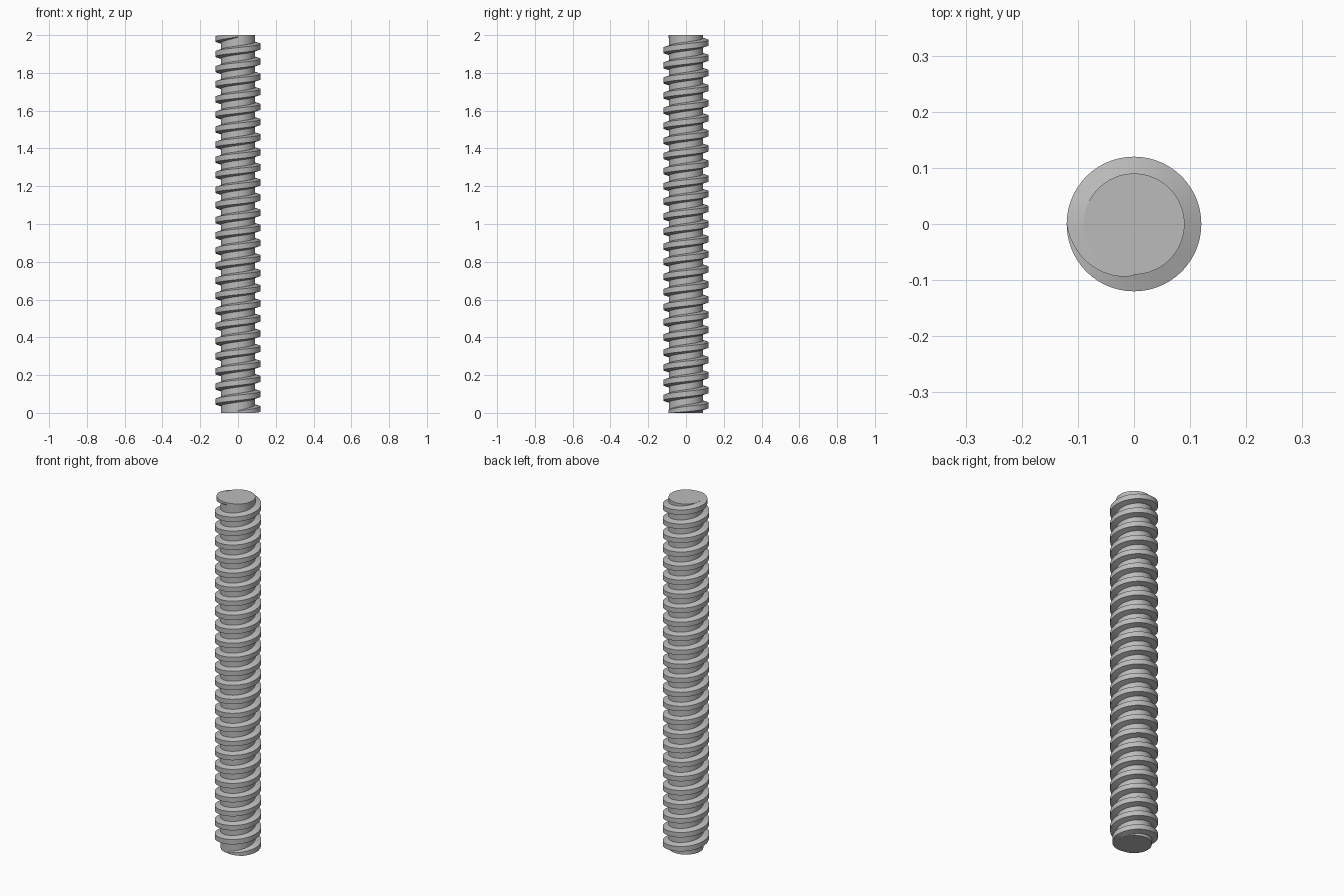
import bpy, bmesh
from math import cos, sin, pi, radians

if "Cube" in bpy.data.objects:
    bpy.data.objects.remove(bpy.data.objects["Cube"], do_unlink=True)

HEIGHT, TURNS, STEPS = 2.0, 25, 64
ROOT_R, CREST_R = 0.09, 0.12
ROOT_HALF, CREST_HALF = 0.024, 0.014   # half heights of the thread at root and crest

steel = bpy.data.materials.new("grey steel")
steel.use_nodes = True
grey = (0.5, 0.5, 0.5, 1)
steel.diffuse_color = grey
steel.node_tree.nodes["Principled BSDF"].inputs["Base Color"].default_value = grey


def finish(bm, name):
    bmesh.ops.recalc_face_normals(bm, faces=bm.faces)
    mesh = bpy.data.meshes.new(name)
    bm.to_mesh(mesh)
    bm.free()
    mesh.materials.append(steel)
    obj = bpy.data.objects.new(name, mesh)
    bpy.context.collection.objects.link(obj)
    bpy.ops.object.select_all(action='DESELECT')
    obj.select_set(True)
    bpy.context.view_layer.objects.active = obj
    bpy.ops.object.shade_smooth_by_angle(angle=radians(15))
    return obj


# Plain round core of the rod
bm = bmesh.new()
bmesh.ops.create_cone(bm, cap_ends=True, segments=STEPS, radius1=ROOT_R,
                      radius2=ROOT_R, depth=HEIGHT)
bmesh.ops.translate(bm, verts=bm.verts, vec=(0, 0, HEIGHT / 2))
finish(bm, "rod_core")

# Trapezoid thread swept up a right-handed helix, fading over a quarter turn at each end
bm = bmesh.new()
total = TURNS * STEPS
previous = None
for i in range(total + 1):
    angle = 2 * pi * i / STEPS - pi / 2
    centre = HEIGHT * i / total
    fade = min(1, min(i, total - i) / (STEPS / 4))
    crest_r = ROOT_R + 0.002 + (CREST_R - ROOT_R - 0.002) * fade
    width = 0.6 + 0.4 * fade
    profile = [(ROOT_R - 0.002, -ROOT_HALF), (crest_r, -CREST_HALF),
               (crest_r, CREST_HALF), (ROOT_R - 0.002, ROOT_HALF)]
    ring = []
    for r, dz in profile:
        z = min(HEIGHT, max(0, centre + dz * width))
        ring.append(bm.verts.new((r * cos(angle), r * sin(angle), z)))
    if previous:
        for a in range(4):
            b = (a + 1) % 4
            bm.faces.new((previous[a], previous[b], ring[b], ring[a]))
    if i in (0, total):
        bm.faces.new(ring)
    previous = ring
bmesh.ops.remove_doubles(bm, verts=bm.verts, dist=1e-6)
finish(bm, "screw_thread")
